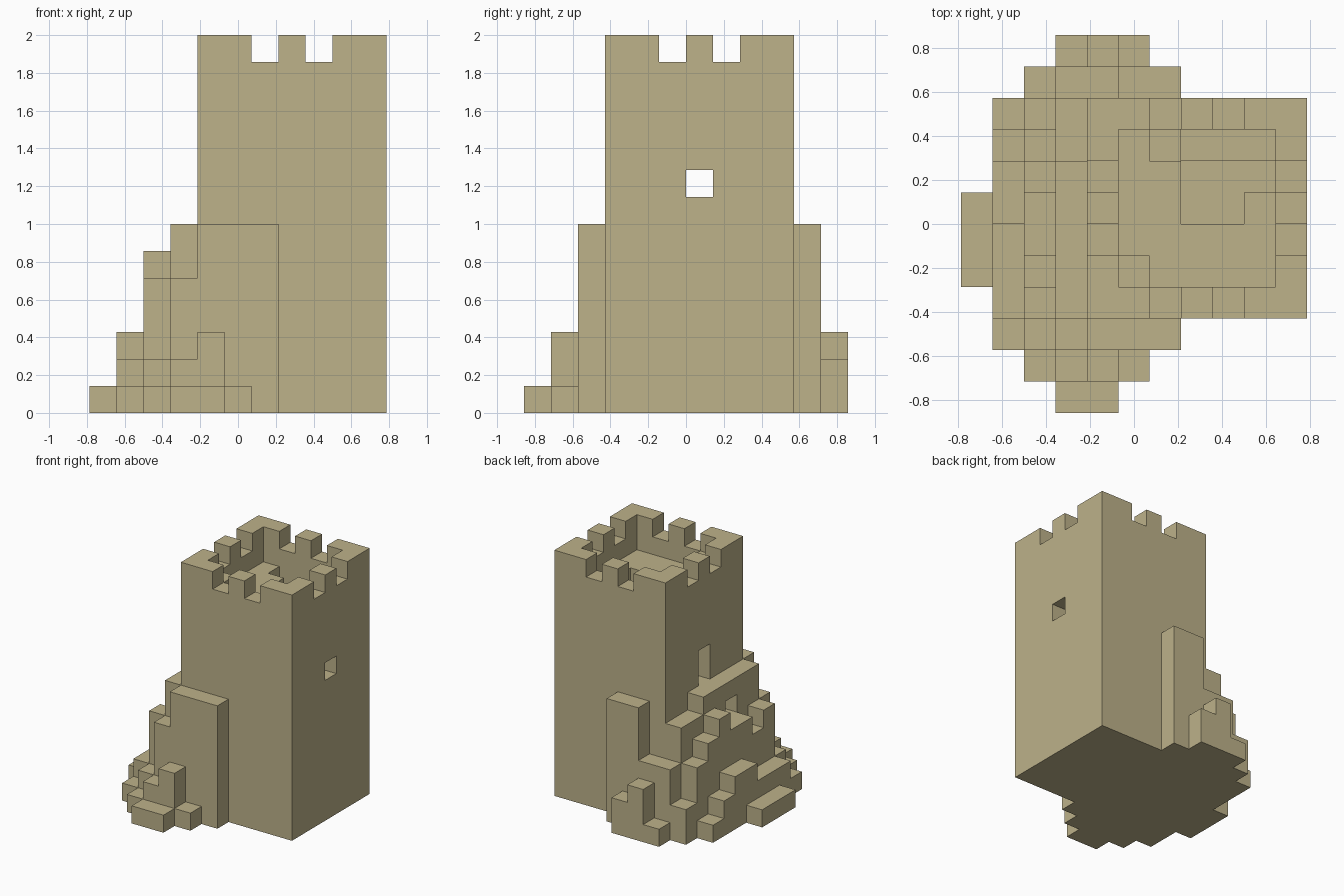
import bpy
import bmesh
from itertools import product
from mathutils import Vector

cube = bpy.data.objects.get("Cube")
if cube:
    bpy.data.objects.remove(cube, do_unlink=True)

UNIT = 1 / 7                    # edge length of one stone block
CENTRE = Vector((5.5, 6, 0))    # middle of the block grid
SIDES = [Vector(v) for v in ((1, 0, 0), (0, 1, 0), (0, 0, 1))]

stone = bpy.data.materials.new("sandstone")
stone.use_nodes = True
colour = (0.51, 0.445, 0.255, 1)
stone.diffuse_color = colour
stone.node_tree.nodes["Principled BSDF"].inputs["Base Color"].default_value = colour


def block(x, y, z):
    """All grid cells within the given (start, end) ranges."""
    return set(product(range(*x), range(*y), range(*z)))


def row(along, fixed, start, heights):
    """A row of stone columns running along x or y."""
    cells = set()
    for i, height in enumerate(heights, start):
        x, y = (i, fixed) if along == "x" else (fixed, i)
        cells |= block((x, x + 1), (y, y + 1), (0, height))
    return cells


def build(name, cells):
    """Turn a set of cells into one mesh made of the outer faces only."""
    bm = bmesh.new()
    corners = {}

    def corner(point):
        key = tuple(round(c) for c in point)
        if key not in corners:
            corners[key] = bm.verts.new((Vector(key) - CENTRE) * UNIT)
        return corners[key]

    for cell in sorted(cells):
        base = Vector(cell)
        for axis, normal in enumerate(SIDES):
            u, v = SIDES[(axis + 1) % 3], SIDES[(axis + 2) % 3]
            for sign in (-1, 1):
                neighbour = tuple(int(c) for c in base + normal * sign)
                if neighbour in cells:
                    continue
                origin = base + normal * max(sign, 0)
                loop = [origin, origin + u, origin + u + v, origin + v]
                if sign < 0:
                    loop.reverse()
                bm.faces.new([corner(p) for p in loop])
    mesh = bpy.data.meshes.new(name)
    bm.to_mesh(mesh)
    bm.free()
    mesh.materials.append(stone)
    obj = bpy.data.objects.new(name, mesh)
    bpy.context.collection.objects.link(obj)
    return obj


# Tower: solid shaft, hollowed into a chamber and an open roof deck
inner_x, inner_y = (5, 10), (4, 9)
tower = block((4, 11), (3, 10), (0, 14))
tower -= block(inner_x, inner_y, (12, 14))
tower -= block(inner_x, inner_y, (7, 11))

# Battlement gaps on all four walls
for gap in (6, 8):
    tower -= block((gap, gap + 1), (3, 10), (13, 14))
    tower -= block((4, 11), (gap - 1, gap), (13, 14))

# Window on one side, doorway on the other
tower -= block((10, 11), (6, 7), (8, 9))
tower -= block((4, 5), (6, 7), (7, 9))

# Stairwell through the deck with its landing steps, and a corner step
stairwell = block((7, 10), (6, 9), (11, 12)) - block((9, 10), (6, 7), (11, 12))
tower -= stairwell
tower -= block((6, 7), (8, 9), (11, 12))
tower |= block((6, 7), (8, 9), (10, 11))
tower |= block((7, 10), (8, 9), (9, 10))
tower |= block((5, 6), (4, 5), (12, 13))
build("tower", tower)

# Rock slope on the doorway side, with a small alcove
slope = row("y", 3, 3, [7] * 5 + [6] * 2)
slope |= row("y", 2, 3, [5, 4, 5, 5, 6, 5, 4])
slope |= row("y", 1, 3, [2, 2, 2, 3, 3, 2, 1])
slope |= row("y", 0, 4, [1] * 3)
slope -= block((3, 4), (5, 6), (5, 6))
build("side_rocks", slope)

# Rock buttress at the front
front = row("x", 2, 1, [1, 2, 5, 7, 7, 7])
front |= row("x", 1, 2, [1, 2, 3, 1])
front |= row("x", 0, 3, [1, 1])
build("front_rocks", front)

# Rock buttress at the back
back = row("x", 10, 2, [2, 4, 4, 7, 7])
back |= row("x", 11, 3, [1, 3, 2])
build("back_rocks", back)
